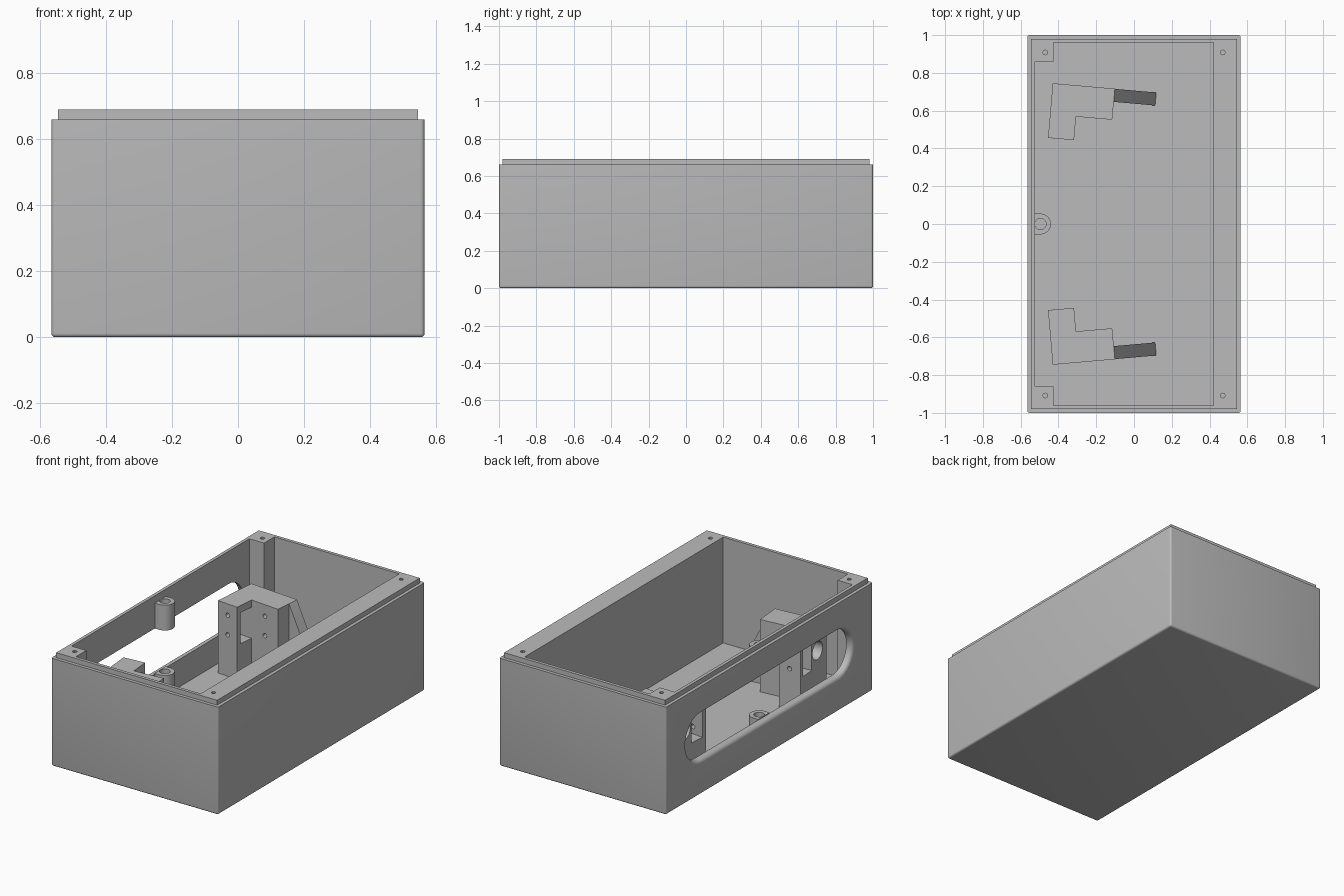
import bpy, bmesh, math
from mathutils import Vector, Matrix

cube = bpy.data.objects.get("Cube")
if cube:
    bpy.data.objects.remove(cube)

grey = bpy.data.materials.new("plain grey")
grey.use_nodes = True
COLOUR = (0.5, 0.5, 0.5, 1)
grey.diffuse_color = COLOUR
grey.node_tree.nodes["Principled BSDF"].inputs["Base Color"].default_value = COLOUR


def loft(name, rings):
    """Closed solid through a list of matching point rings."""
    bm = bmesh.new()
    loops = [[bm.verts.new(p) for p in ring] for ring in rings]
    n = len(loops[0])
    for a, b in zip(loops, loops[1:]):
        for i in range(n):
            j = (i + 1) % n
            bm.faces.new((a[i], a[j], b[j], b[i]))
    bm.faces.new(loops[0])
    bm.faces.new(loops[-1])
    bmesh.ops.recalc_face_normals(bm, faces=bm.faces)
    mesh = bpy.data.meshes.new(name)
    bm.to_mesh(mesh)
    bm.free()
    mesh.materials.append(grey)
    obj = bpy.data.objects.new(name, mesh)
    bpy.context.collection.objects.link(obj)
    return obj


def prism(name, outline, low, high):
    return loft(name, [[(x, y, z) for x, y in outline] for z in (low, high)])


def rect(x0, x1, y0, y1):
    return [(x0, y0), (x1, y0), (x1, y1), (x0, y1)]


def rod(start, end, radius, sides=24):
    """Cylinder between two points, used as a drill."""
    start, end = Vector(start), Vector(end)
    turn = (end - start).to_track_quat('Z', 'Y')
    circle = [turn @ Vector((radius * math.cos(t), radius * math.sin(t), 0))
              for t in (math.tau * i / sides for i in range(sides))]
    return loft("drill", [[p + c for c in circle] for p in (start, end)])


def apply(obj, mod):
    bpy.context.view_layer.objects.active = obj
    bpy.ops.object.modifier_apply(modifier=mod.name)


def combine(obj, other, operation='DIFFERENCE'):
    mod = obj.modifiers.new("combine", 'BOOLEAN')
    mod.operation, mod.solver, mod.object = operation, 'EXACT', other
    apply(obj, mod)
    bpy.data.objects.remove(other)


# Outer case with softened edges and a raised lip
W, L, RIM, TOP, FLOOR = 0.565, 1.0, 0.66, 0.69, 0.042
case = prism("case", rect(-W, W, -L, L), 0, RIM)
bm = bmesh.new()
bm.from_mesh(case.data)
edges = [e for e in bm.edges if min(v.co.z for v in e.verts) < 0.01]
bmesh.ops.bevel(bm, geom=edges, offset=0.012, segments=4, profile=0.5, affect='EDGES')
bm.to_mesh(case.data)
bm.free()
combine(case, prism("lip", rect(-W + 0.02, W - 0.02, -L + 0.02, L - 0.02), 0.3, TOP), 'UNION')

# Cavity, leaving two corner posts and a thick wall on the closed side
half = [(-0.525, 0.86), (-0.425, 0.86), (-0.425, 0.96), (0.42, 0.96)]
combine(case, prism("cavity", half + [(x, -y) for x, y in reversed(half)], FLOOR, 1))

# Screw holes in the rim corners
for x in (-0.47, 0.47):
    for y in (-0.908, 0.908):
        combine(case, rod((x, y, 0.5), (x, y, 0.8), 0.013, 8))


# Long rounded window with a filleted outer edge
def stadium(x, radius, reach=0.66, z=0.35, steps=16):
    ring = []
    for side in (1, -1):
        for i in range(steps + 1):
            t = math.pi * i / steps
            ring.append((x, side * (reach + radius * math.sin(t)),
                         z + side * radius * math.cos(t)))
    return ring


R, F = 0.14, 0.025
fillet = [stadium(-W + F - F * math.sin(t), R + F - F * math.cos(t))
          for t in (math.pi / 2 * i / 6 for i in range(7))]
combine(case, loft("window", [stadium(-0.48, R)] + fillet + [stadium(-0.6, R + F)]))

# Bored bosses above and below the window
for name, low, high, drill_to in (("upper_boss", 0.49, 0.645, 0.4),
                                  ("lower_boss", 0.03, 0.215, 0.06)):
    arc = [(-0.495 + 0.055 * math.cos(t), 0.055 * math.sin(t))
           for t in (math.pi * (i / 16 - 0.5) for i in range(17))]
    boss = prism(name, arc + [(-0.528, 0.055), (-0.528, -0.055)], low, high)
    combine(boss, rod((-0.495, 0, drill_to), (-0.495, 0, 0.8), 0.03))

# Pair of slightly turned L-shaped brackets with sloping ribs
TILT = math.radians(5)
HEIGHT = 0.485
for side, label in ((1, "back"), (-1, "front")):
    def place(x, y, z=0.0):
        """Bracket space (from its outer corner) to model space."""
        p = Matrix.Rotation(-TILT, 3, 'Z') @ Vector((x, y, z)) + Vector((-0.43, 0.745, 0))
        return Vector((p.x, p.y * side, p.z))

    def block(name, outline, low, high):
        return loft(name, [[place(x, y, z) for x, y in outline] for z in (low, high)])

    ell = [(0, 0), (0.33, 0), (0.33, -0.165), (0.138, -0.165), (0.138, -0.29), (0, -0.29)]
    bracket = block(label + "_bracket", ell, 0.03, HEIGHT)
    # Opening through the leg, round pocket and fixing holes
    combine(bracket, block("opening", rect(-0.1, 0.2, -0.26, -0.165), 0.25, 0.44))
    combine(bracket, rod(place(-0.1, -0.1, 0.345), place(0.2, -0.1, 0.345), 0.055))
    for z in (0.295, 0.415):
        combine(bracket, rod(place(0.07, -0.4, z), place(0.07, -0.2, z), 0.014, 12))
        combine(bracket, rod(place(0.235, -0.4, z), place(0.235, -0.08, z), 0.014, 12))
    loft(label + "_rib", [[place(0.32, y, 0.03), place(0.55, y, 0.03),
                           place(0.55, y, FLOOR), place(0.33, y, HEIGHT),
                           place(0.32, y, HEIGHT)] for y in (-0.001, -0.07)])

# Smooth the rounded surfaces, keep the corners crisp
bpy.ops.object.select_all(action='DESELECT')
for obj in bpy.context.collection.objects:
    if obj.type == 'MESH':
        obj.select_set(True)
        bpy.context.view_layer.objects.active = obj
bpy.ops.object.shade_smooth_by_angle(angle=math.radians(35))
